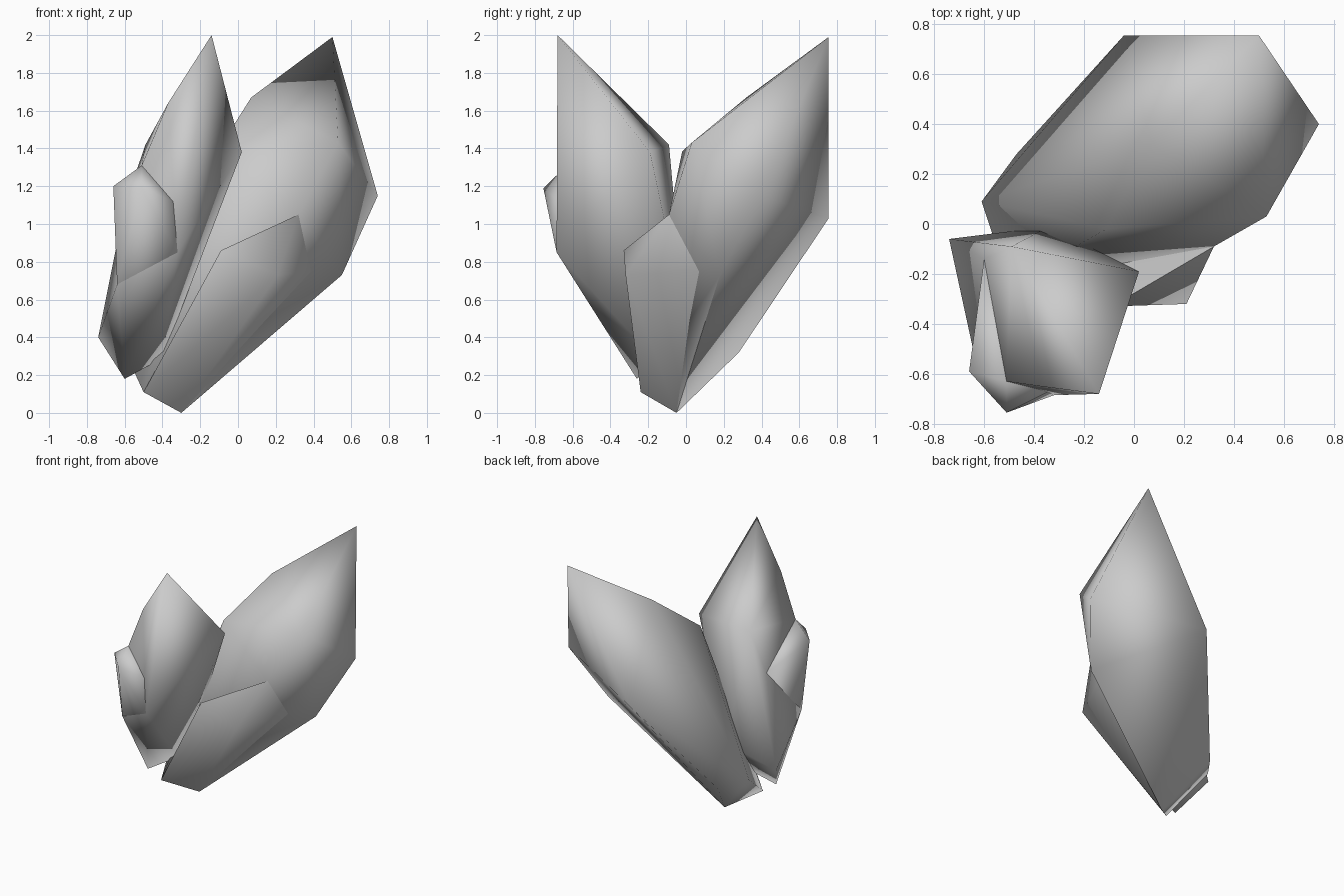
import bpy
import bmesh
import math

cube = bpy.data.objects.get("Cube")
if cube:
    bpy.data.objects.remove(cube, do_unlink=True)

# One plain grey stone colour
stone = bpy.data.materials.new("grey stone")
stone.diffuse_color = (0.6, 0.6, 0.6, 1)
stone.use_nodes = True
stone.node_tree.nodes["Principled BSDF"].inputs["Base Color"].default_value = (0.6, 0.6, 0.6, 1)


def make_shard(name, corners):
    """Wrap a faceted crystal skin around its corner points."""
    bm = bmesh.new()
    for corner in corners:
        bm.verts.new(corner)
    bmesh.ops.convex_hull(bm, input=bm.verts[:])
    unused = [v for v in bm.verts if not v.link_faces]
    bmesh.ops.delete(bm, geom=unused, context="VERTS")
    bmesh.ops.recalc_face_normals(bm, faces=bm.faces[:])
    mesh = bpy.data.meshes.new(name)
    bm.to_mesh(mesh)
    bm.free()
    mesh.materials.append(stone)
    shard = bpy.data.objects.new(name, mesh)
    bpy.context.collection.objects.link(shard)
    bpy.ops.object.select_all(action="DESELECT")
    shard.select_set(True)
    bpy.context.view_layer.objects.active = shard
    bpy.ops.object.shade_smooth_by_angle(angle=math.radians(95))


# Large shard: slanted cut base, middle ring, shoulder and tip
root = (-0.30, -0.05, 0)
root_front = (-0.50, -0.24, 0.11)
spur_tip = (0.32, -0.09, 1.05)
base = [root, root_front, (-0.61, 0.09, 0.35), (-0.47, 0.28, 0.32)]
middle = [(-0.04, 0.755, 1.03), (0.74, 0.40, 1.15), (0.55, 0.18, 0.73), spur_tip]
shoulder = [(-0.11, -0.02, 1.385), (0.07, 0.32, 1.67), (0.53, 0.03, 1.43)]
make_shard("large_shard", base + middle + shoulder + [(0.50, 0.755, 1.99)])

# Small shard growing from the front of the large one
spur = [spur_tip, (0.21, -0.32, 0.73), (-0.09, -0.33, 0.86)]
buried_end = (0.40, 0.10, 0.75)
make_shard("small_shard", [root, root_front, buried_end] + spur)

# Front shard: cut base, sides, crown and tip
heel = (-0.60, -0.26, 0.18)
toe = (-0.40, -0.17, 0.29)
flank = (-0.64, -0.52, 0.68)
belly = (-0.32, -0.685, 0.85)
valley = (-0.30, -0.65, 1.10)
ledge = (-0.51, -0.63, 1.31)
back_side = (-0.60, -0.14, 1.10)
sides = [(-0.74, -0.06, 0.40), (-0.34, -0.01, 0.53), back_side]
crown = [(0.02, -0.19, 1.38), (-0.49, -0.09, 1.42), (-0.37, -0.65, 1.64)]
tip = (-0.14, -0.68, 2)
make_shard("front_shard", [heel, toe, flank, belly, valley, ledge, tip] + sides + crown)

# Ridge bulging from the outer face of the front shard
bulge = [(-0.51, -0.755, 1.19), (-0.66, -0.59, 1.20)]
make_shard("front_shard_ridge", [heel, flank, belly, valley, ledge, back_side] + bulge)
